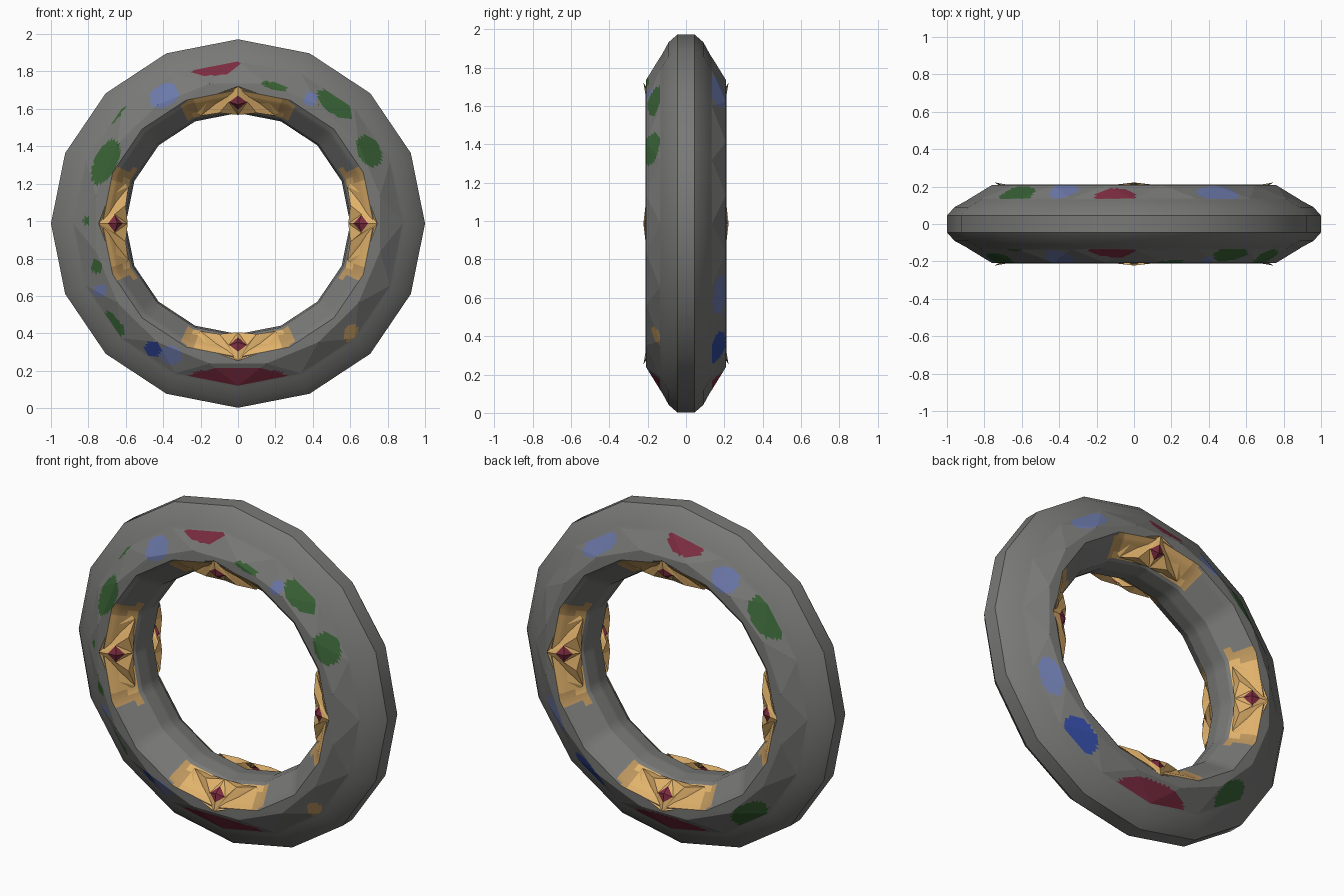
import bpy, bmesh, math
from mathutils import Vector

if "Cube" in bpy.data.objects:
    bpy.data.objects.remove(bpy.data.objects["Cube"])

N = 16
ZC, ZS = 0.987, 0.985      # ring centre height and slight vertical squash


def material(name, rgb):
    m = bpy.data.materials.new(name)
    m.diffuse_color = (*rgb, 1)
    m.use_nodes = True
    m.node_tree.nodes["Principled BSDF"].inputs["Base Color"].default_value = m.diffuse_color
    return m


GREY, GOLD, RED, GREEN, PALE, BLUE, TAN = range(7)
MATS = [material("stone grey", (0.19, 0.19, 0.185)),
        material("gold", (0.76, 0.45, 0.15)),
        material("dark red", (0.20, 0.025, 0.05)),
        material("leaf green", (0.04, 0.12, 0.035)),
        material("pale blue", (0.15, 0.19, 0.40)),
        material("deep blue", (0.03, 0.065, 0.33)),
        material("dull gold", (0.50, 0.30, 0.11))]


def polar(r, a, y):
    return Vector((r * math.cos(a), y, ZC + ZS * r * math.sin(a)))


def outward(bm):
    """Turn every face away from the core circle of the ring."""
    bm.normal_update()
    for f in bm.faces:
        c = f.calc_center_median()
        core = polar(0.79, math.atan2(c.z - ZC, c.x), 0)
        if f.normal.dot(c - core) < 0:
            f.normal_flip()


def finish(name, bm, smooth=None):
    outward(bm)
    me = bpy.data.meshes.new(name)
    bm.to_mesh(me)
    bm.free()
    for m in MATS:
        me.materials.append(m)
    ob = bpy.data.objects.new(name, me)
    bpy.context.collection.objects.link(ob)
    if smooth:
        bpy.ops.object.select_all(action='DESELECT')
        ob.select_set(True)
        bpy.context.view_layer.objects.active = ob
        bpy.ops.object.shade_smooth_by_angle(angle=math.radians(smooth))
    return ob


def loop(bm, r, y, offset=0.0):
    return [bm.verts.new(polar(r, (i + offset) * math.tau / N, y)) for i in range(N)]


def quads(bm, a, b):
    for i in range(N):
        j = (i + 1) % N
        bm.faces.new((a[i], a[j], b[j], b[i]))


def zigzag(bm, a, b):
    """Triangles between loop a and loop b, which is turned half a step."""
    for i in range(N):
        j = (i + 1) % N
        bm.faces.new((a[i], a[j], b[i]))
        bm.faces.new((b[i], a[j], b[j]))


def spot(c, ang, rad, half_t, half_r):
    """True when point c lies in an oval set at an angle and radius."""
    x, z = c.x, c.z - ZC
    a = math.radians(ang)
    t = -x * math.sin(a) + z * math.cos(a)
    r = x * math.cos(a) + z * math.sin(a)
    return (t / half_t) ** 2 + ((r - rad) / half_r) ** 2 < 1


# smooth rounded outer body
bm = bmesh.new()
profile = [(0.88, -0.135), (0.895, -0.125), (0.96, -0.09), (1.0, -0.045),
           (1.0, 0.045), (0.96, 0.09), (0.895, 0.125), (0.88, 0.135)]
loops = [loop(bm, r, y) for r, y in profile]
for a, b in zip(loops, loops[1:]):
    quads(bm, a, b)
finish("outer_body", bm, 35)

# inner wall with gold areas at the four quarter points
bm = bmesh.new()
profile = [(0.725, -0.21), (0.70, -0.19), (0.61, -0.08), (0.60, 0.0),
           (0.61, 0.08), (0.70, 0.19), (0.725, 0.21)]
loops = [loop(bm, r, y) for r, y in profile]
for a, b in zip(loops, loops[1:]):
    quads(bm, a, b)
bmesh.ops.subdivide_edges(bm, edges=bm.edges[:], cuts=6, use_grid_fill=True)
for f in bm.faces:
    c = f.calc_center_median()
    t = min(abs(c.x), abs(c.z - ZC))
    if abs(c.y) > 0.09 and t < 0.29 - 0.3 * max(0, 0.13 - abs(c.y)):
        f.material_index = GOLD if t < 0.23 else TAN
finish("inner_wall", bm, 30)

# faceted side bands with painted spots: angle, radius, half sizes, colour
FRONT = [(98, .85, .13, .05, RED), (120, .79, .08, .06, PALE), (139, .89, .13, .035, GREEN),
         (155, .78, .13, .06, GREEN), (179, .81, .02, .02, GREEN), (197, .79, .04, .03, GREEN),
         (206, .82, .03, .04, PALE), (219, .85, .08, .03, GREEN), (236, .81, .05, .04, BLUE),
         (243, .79, .06, .05, PALE), (270, .82, .26, .05, RED), (316, .84, .05, .035, TAN),
         (29, .80, .09, .06, GREEN), (51, .82, .11, .05, GREEN), (60, .77, .035, .04, PALE),
         (75, .76, .07, .02, GREEN)]
BACK = [(97, .84, .11, .055, RED), (118, .80, .08, .06, PALE), (139, .83, .13, .06, GREEN),
        (57, .82, .13, .05, PALE), (333, .81, .11, .05, PALE), (308, .82, .12, .055, BLUE),
        (270, .82, .22, .055, RED), (230, .82, .13, .06, GREEN)]
for name, s, spots in (("front_facets", -1, FRONT), ("back_facets", 1, BACK)):
    bm = bmesh.new()
    rim = loop(bm, 0.725, s * 0.21)
    crest = loop(bm, 0.775, s * 0.208, 0.5)
    edge = loop(bm, 0.88, s * 0.135)
    zigzag(bm, rim, crest)
    zigzag(bm, edge, crest)
    bmesh.ops.subdivide_edges(bm, edges=bm.edges[:], cuts=9, use_grid_fill=True)
    for f in bm.faces:
        c = f.calc_center_median()
        for ang, rad, ht, hr, col in spots:
            if spot(c, ang, rad, ht, hr):
                f.material_index = col
    finish(name, bm)

# pleated gold ornaments, each with a red diamond stud
TIP, PEAK, MID = (0, .745, .222), (0, .645, .205), (0, .59, .125)


def ornament(name, turn, s):
    bm = bmesh.new()
    a = math.radians(turn)

    def place(p):
        t, r, y = p
        ca, sa = math.cos(a), math.sin(a)
        return bm.verts.new((r * ca - t * sa, s * y, ZC + ZS * (r * sa + t * ca)))

    def face(*pts, col=GOLD):
        bm.faces.new([place(p) for p in pts]).material_index = col

    def mix(p, q, k):
        return tuple(u + (v - u) * k for u, v in zip(p, q))

    for m in (-1, 1):
        ridge, groove = (m * .10, .60, .155), (m * .05, .66, .19)
        corner, side = (m * .20, .585, .115), (m * .15, .69, .205)
        wing = (m * .27, .655, .145)
        # centre pyramid split into a red stud and gold skirt
        base = [TIP, groove, MID]
        stud = [mix(PEAK, TIP, .5), mix(PEAK, groove, .95), mix(PEAK, MID, .5)]
        for k in (0, 1):
            face(PEAK, stud[k], stud[k + 1], col=RED)
            face(stud[k], base[k], base[k + 1], stud[k + 1])
        # folded pleats fanning out from the tip
        face(TIP, groove, ridge)
        face(groove, MID, ridge)
        inner = (m * .13, .625, .15)
        face(TIP, ridge, inner)
        face(TIP, inner, corner)
        face(inner, ridge, corner)
        face(TIP, corner, side)
        face(side, corner, wing)
        face(MID, ridge, (m * .10, .61, .09))
        face(ridge, corner, (m * .10, .61, .09))
    bmesh.ops.remove_doubles(bm, verts=bm.verts[:], dist=1e-5)
    finish(name, bm)


for place_name, turn in (("right", 0), ("top", 90), ("left", 180), ("bottom", 270)):
    ornament("front_ornament_" + place_name, turn, -1)
    ornament("back_ornament_" + place_name, turn, 1)
